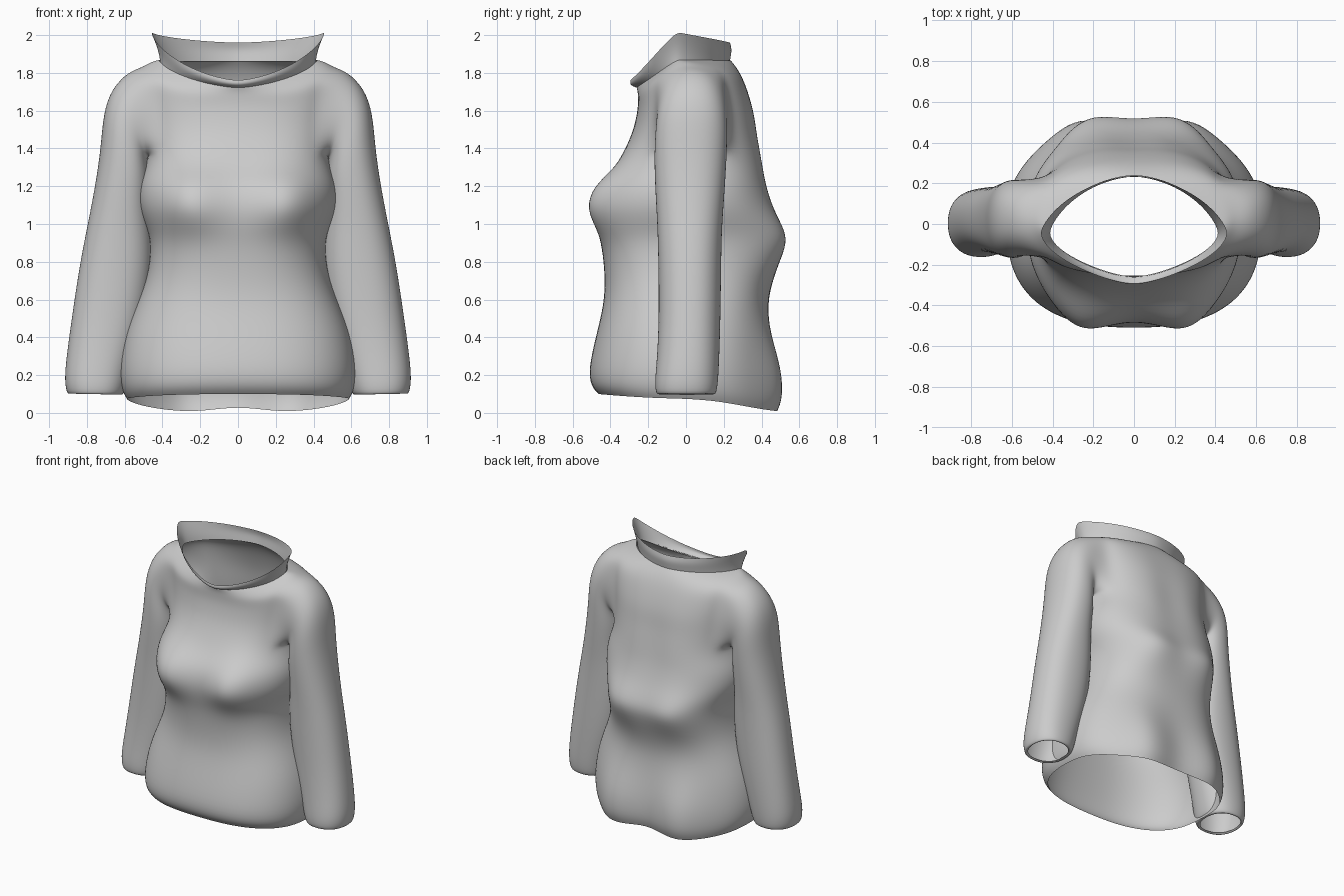
import bpy, bmesh
from math import sin, cos, pi, exp, copysign

if "Cube" in bpy.data.objects:
    bpy.data.objects.remove(bpy.data.objects["Cube"])

SEG = 32          # points around the torso
QUARTER = SEG // 4
REACH = 3         # armhole half width, in torso columns

grey = bpy.data.materials.new("light grey cloth")
grey.use_nodes = True
grey.diffuse_color = (0.6, 0.6, 0.6, 1)
grey.node_tree.nodes["Principled BSDF"].inputs["Base Color"].default_value = (0.6, 0.6, 0.6, 1)


def power(v, p):
    return copysign(abs(v) ** p, v)


def bump(x, z, cx, cz, rx, rz):
    return exp(-((abs(x) - cx) / rx) ** 2 - ((z - cz) / rz) ** 2)


def body_ring(bm, row, p, tip=0):
    """Closed ring: half width, front y, back y, then z at front, side and back."""
    half, front, back, z_front, z_side, z_back = row
    ring = []
    for i in range(SEG):
        a = 2 * pi * i / SEG
        s, c = sin(a), cos(a)
        x = half * power(s, p)
        if c > 0:
            y = front * c ** p
            z = z_side + (z_front - z_side) * c ** 1.3
            y -= 0.115 * bump(x, z, 0.28, 1.12, 0.16, 0.15) * c
        else:
            y = back * abs(c) ** p
            z = z_side + (z_back - z_side) * abs(c) ** 1.3
            # seat, with a cleft that also lifts the hem a little
            y += 0.095 * bump(x, z, 0.27, 0.14, 0.17, 0.25) * -c
            z += 0.035 * bump(x, z, 0, 0, 0.15, 0.1)
            # rolls beside the spine and shoulder blades
            y += 0.06 * bump(x, z, 0.25, 0.93, 0.16, 0.12) * -c
            y -= 0.02 * bump(x, z, 0, 1.35, 0.09, 0.3)
        # the neck opening is pointed slightly forward at each side
        y -= tip * abs(s) ** 4
        ring.append(bm.verts.new((x, y, z)))
    return ring


def skin(bm, a, b, skip=()):
    n = len(a)
    for i in range(n):
        if i not in skip:
            bm.faces.new((a[i], a[(i + 1) % n], b[(i + 1) % n], b[i]))


def finish(bm, name):
    loose = [v for v in bm.verts if not v.link_faces]
    bmesh.ops.delete(bm, geom=loose, context='VERTS')
    bmesh.ops.recalc_face_normals(bm, faces=bm.faces)
    for f in bm.faces:
        f.smooth = True
    mesh = bpy.data.meshes.new(name)
    bm.to_mesh(mesh)
    bm.free()
    mesh.materials.append(grey)
    ob = bpy.data.objects.new(name, mesh)
    bpy.context.collection.objects.link(ob)
    sub = ob.modifiers.new("smooth", 'SUBSURF')
    sub.levels = sub.render_levels = 2


def level(half, front, back, z):
    return (half, front, back, z, z, z)


# Torso rows, hem to neck
hem = [(0.59, -0.465, 0.445, 0.1, 0.075, 0.0),
       (0.62, -0.505, 0.46, 0.14, 0.12, 0.07)]
trunk = [level(*r) for r in (
    (0.637, -0.52, 0.46, 0.23), (0.605, -0.475, 0.44, 0.42),
    (0.538, -0.435, 0.43, 0.58), (0.48, -0.43, 0.465, 0.72),
    (0.46, -0.445, 0.52, 0.88), (0.48, -0.465, 0.505, 0.97),
    (0.53, -0.475, 0.465, 1.08), (0.53, -0.45, 0.435, 1.2),
    (0.495, -0.38, 0.42, 1.29))]
chest = [(0.475, -0.33, 0.405, 1.38, 1.37, 1.38),
         (0.48, -0.285, 0.385, 1.48, 1.5, 1.48),
         (0.49, -0.265, 0.37, 1.56, 1.62, 1.58),
         (0.505, -0.255, 0.34, 1.62, 1.74, 1.68),
         (0.505, -0.255, 0.305, 1.67, 1.835, 1.77)]
neck = [(0.465, -0.257, 0.27, 1.7, 1.86, 1.83),
        (0.42, -0.264, 0.24, 1.725, 1.87, 1.865)]

# Sleeve rows: inner x, z, outer x, z, front y, back y
sleeve_rows = [
    (0.48, 1.34, 0.58, 1.81, -0.155, 0.22),
    (0.475, 1.31, 0.67, 1.72, -0.16, 0.22),
    (0.465, 1.27, 0.715, 1.59, -0.168, 0.22),
    (0.46, 1.21, 0.728, 1.4, -0.17, 0.215),
    (0.465, 1.1, 0.758, 1.2, -0.163, 0.205),
    (0.455, 0.97, 0.797, 1.0, -0.153, 0.192),
    (0.445, 0.78, 0.838, 0.8, -0.148, 0.188),
    (0.485, 0.5, 0.88, 0.52, -0.145, 0.185),
    (0.55, 0.28, 0.91, 0.3, -0.155, 0.178),
    (0.585, 0.15, 0.922, 0.17, -0.168, 0.172),
    (0.605, 0.09, 0.905, 0.09, -0.16, 0.16),
    (0.63, 0.1, 0.885, 0.11, -0.135, 0.14)]

bm = bmesh.new()
rows = hem + trunk + chest + neck
profiles = [0.77] * len(hem) + [0.8] * len(trunk + chest) + [1.0, 1.25]
tips = [0] * len(hem + trunk + chest) + [0.015, 0.04]
rings = [body_ring(bm, *r) for r in zip(rows, profiles, tips)]
low = len(hem) + len(trunk)
high = low + len(chest) - 1
columns = range(QUARTER - REACH, QUARTER + REACH)
holes = [i for i in columns] + [SEG - 1 - i for i in columns]
for j in range(len(rings) - 1):
    skin(bm, rings[j], rings[j + 1], holes if low <= j < high else ())

# Sleeves grow straight out of the armhole edges
f, b = QUARTER - REACH, QUARTER + REACH
path = [(i, high) for i in range(QUARTER, f, -1)]
path += [(f, j) for j in range(high, low, -1)]
path += [(i, low) for i in range(f, b)]
path += [(b, j) for j in range(low, high)]
path += [(i, high) for i in range(b, QUARTER, -1)]
for side in (1, -1):
    last = [rings[j][i if side == 1 else SEG - i] for i, j in path]
    n = len(last)
    for x0, z0, x1, z1, front, back in sleeve_rows:
        ring = []
        for k in range(n):
            t = 2 * pi * k / n
            u, v = power(cos(t), 0.88), power(sin(t), 0.88)
            x = (x0 + x1) / 2 + (x1 - x0) / 2 * u
            z = (z0 + z1) / 2 + (z1 - z0) / 2 * u
            y = (front + back) / 2 - (back - front) / 2 * v
            ring.append(bm.verts.new((side * x, y, z)))
        skin(bm, last, ring)
        last = ring
finish(bm, "sweater_body_and_sleeves")

# Flared collar, low at the front and tall at the sides and back
bm = bmesh.new()
collar = [(0.415, -0.26, 0.235, 1.72, 1.86, 1.86),
          (0.42, -0.285, 0.24, 1.728, 1.9, 1.89),
          (0.435, -0.3, 0.245, 1.74, 1.955, 1.925),
          (0.46, -0.295, 0.235, 1.76, 2.015, 1.96)]
rings = [body_ring(bm, r, 1.25, 0.045) for r in collar]
for lower, upper in zip(rings, rings[1:]):
    skin(bm, lower, upper)
finish(bm, "collar")
